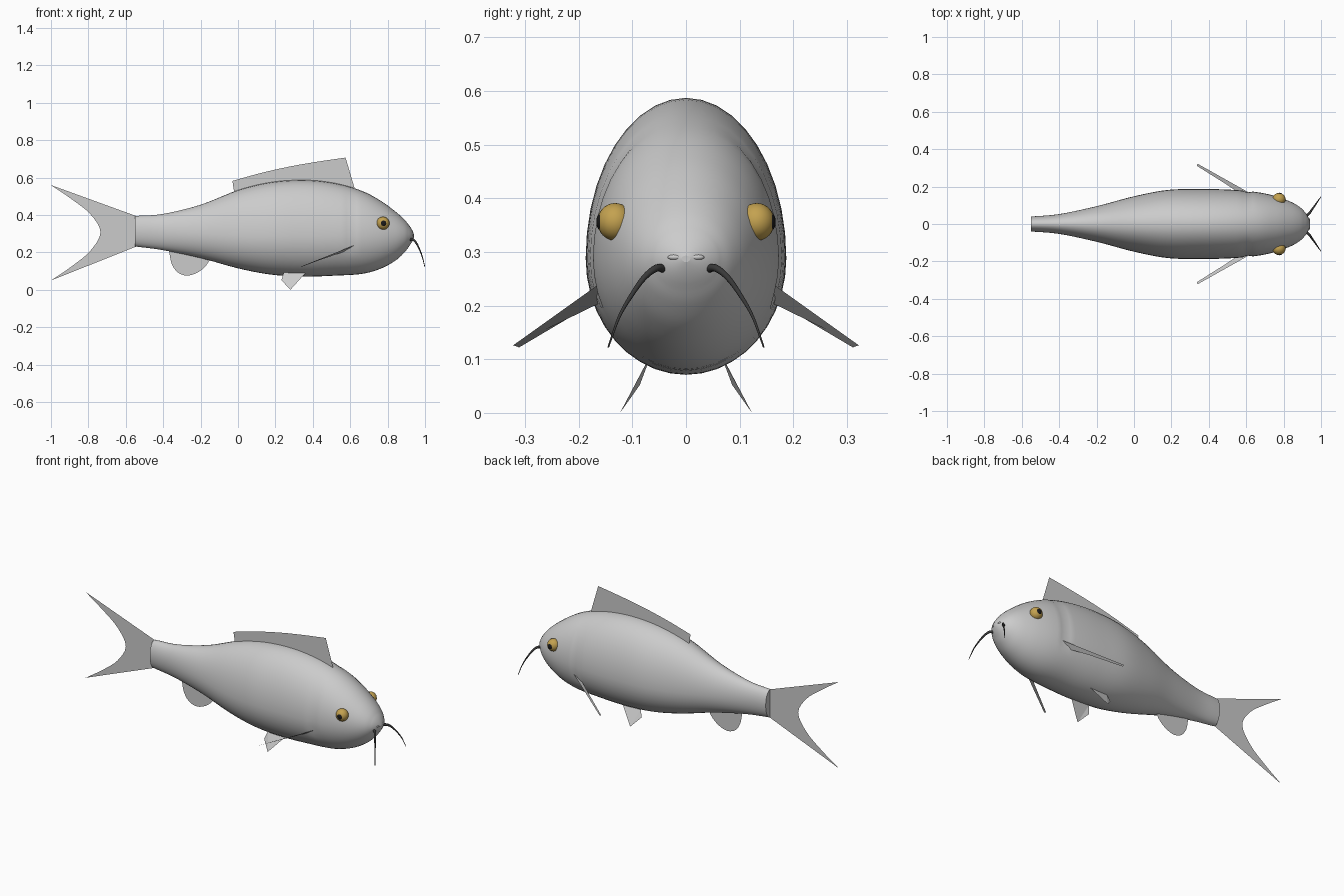
import bpy, bmesh, math
from mathutils import Vector

if "Cube" in bpy.data.objects:
    bpy.data.objects.remove(bpy.data.objects["Cube"])


def material(name, rgb):
    m = bpy.data.materials.new(name)
    m.diffuse_color = (*rgb, 1)
    m.use_nodes = True
    m.node_tree.nodes["Principled BSDF"].inputs["Base Color"].default_value = m.diffuse_color
    return m


gold = material("gold", (0.55, 0.36, 0.08))
black = material("black", (0.01, 0.01, 0.01))
dark = material("dark", (0.04, 0.04, 0.04))


def make(name, verts, faces, mat=None, smooth=False):
    me = bpy.data.meshes.new(name)
    me.from_pydata([tuple(v) for v in verts], [], faces)
    bm = bmesh.new()
    bm.from_mesh(me)
    bmesh.ops.recalc_face_normals(bm, faces=bm.faces)
    for f in bm.faces:
        f.smooth = smooth and len(f.verts) < 10
    bm.to_mesh(me)
    bm.free()
    ob = bpy.data.objects.new(name, me)
    bpy.context.collection.objects.link(ob)
    if mat:
        me.materials.append(mat)
    return ob


def spline(pts, steps):
    # Catmull-Rom through the points
    pts = [Vector(p) for p in pts]
    ext = [2 * pts[0] - pts[1]] + pts + [2 * pts[-1] - pts[-2]]
    out = []
    for i in range(1, len(ext) - 2):
        a, b, c, d = ext[i - 1:i + 3]
        for s in range(steps):
            t = s / steps
            out.append(0.5 * (2 * b + (c - a) * t + (2 * a - 5 * b + 4 * c - d) * t * t
                              + (3 * b - a - 3 * c + d) * t ** 3))
    return out + [pts[-1]]


# Body stations: (x, top, bottom, half width), lofted as egg-shaped rings
top_bottom = [
    (-0.55, 0.395, 0.232, 0.040), (-0.40, 0.406, 0.212, 0.053), (-0.20, 0.455, 0.170, 0.095),
    (0.00, 0.533, 0.115, 0.148), (0.18, 0.576, 0.081, 0.182), (0.36, 0.587, 0.071, 0.187),
    (0.52, 0.570, 0.076, 0.183), (0.66, 0.530, 0.085, 0.170), (0.76, 0.478, 0.112, 0.148),
    (0.84, 0.420, 0.155, 0.118), (0.89, 0.375, 0.200, 0.088), (0.92, 0.338, 0.240, 0.057)]
shape = [Vector((x, t, b)).to_4d() for x, t, b, w in top_bottom]
for v, row in zip(shape, top_bottom):
    v[3] = row[3]
stations = spline(shape, 5)
stations += [Vector((0.935, 0.313, 0.263, 0.030)), Vector((0.941, 0.293, 0.281, 0.008))]
N = 40
verts, faces = [], []
for x, t, b, w in stations:
    mid = min(0.315, max(0.288, 0.29 - 0.05 * x))
    # shallow gill groove on the flanks
    groove = 0.008 * math.exp(-((x - 0.605) / 0.014) ** 2)
    for k in range(N):
        a = 2 * math.pi * k / N
        s = math.sin(a)
        y = (w - groove * (0.2 < mid + (t - mid) * s < 0.53)) * math.cos(a)
        verts.append((x, y, mid + (t - mid if s > 0 else mid - b) * s))
for i in range(len(stations) - 1):
    for k in range(N):
        k2 = (k + 1) % N
        faces.append((i * N + k, i * N + k2, (i + 1) * N + k2, (i + 1) * N + k))
faces += [tuple(range(N)), tuple(range((len(stations) - 1) * N, len(stations) * N))]
make("body", verts, faces, smooth=True)


def strip(name, a, b):
    # Thin sheet between two edges with equal point counts
    n = len(a)
    return make(name, list(a) + list(b), [(i, i + 1, n + i + 1, n + i) for i in range(n - 1)])


def flat(pts):
    return [Vector((x, 0, z)) for x, z in pts]


# Tail fin: straight root fanned out to a forked edge
edge = spline(flat([(-1.0, 0.56), (-0.89, 0.485), (-0.79, 0.405), (-0.735, 0.308),
                    (-0.79, 0.208), (-0.89, 0.125), (-1.0, 0.05)]), 4)
root = [Vector((-0.54, 0, 0.393 - 0.16 * i / (len(edge) - 1))) for i in range(len(edge))]
strip("tail_fin", root, edge)

# Dorsal fin
ridge = spline(flat([(-0.03, 0.582), (0.12, 0.624), (0.28, 0.660), (0.43, 0.686), (0.575, 0.707)]), 3)
base = spline(flat([(-0.02, 0.52), (0.14, 0.565), (0.30, 0.58), (0.46, 0.573), (0.625, 0.538)]), 3)
strip("dorsal_fin", base, ridge)

# Anal fin
lobe = spline(flat([(-0.368, 0.205), (-0.355, 0.140), (-0.322, 0.093), (-0.27, 0.076),
                    (-0.215, 0.093), (-0.175, 0.125), (-0.152, 0.158)]), 3)
base = [Vector((-0.365 + 0.215 * i / (len(lobe) - 1), 0, 0.215 - 0.04 * i / (len(lobe) - 1)))
        for i in range(len(lobe))]
strip("anal_fin", base, lobe)


def ball(name, center, radius, scale, mat):
    bpy.ops.mesh.primitive_uv_sphere_add(segments=24, ring_count=16, radius=radius, location=center)
    ob = bpy.context.object
    ob.name = name
    ob.scale = scale
    ob.data.materials.append(mat)
    bpy.ops.object.shade_smooth()


def tube(name, path, r0, r1, mat, sides=10):
    vs, fs = [], []
    for i, p in enumerate(path):
        d = (path[min(i + 1, len(path) - 1)] - path[max(i - 1, 0)]).normalized()
        u = d.orthogonal().normalized() if i == 0 else (u - d * u.dot(d)).normalized()
        v = d.cross(u)
        r = r0 + (r1 - r0) * i / (len(path) - 1)
        for k in range(sides):
            a = 2 * math.pi * k / sides
            vs.append(p + r * (u * math.cos(a) + v * math.sin(a)))
    for i in range(len(path) - 1):
        for k in range(sides):
            k2 = (k + 1) % sides
            fs.append((i * sides + k, i * sides + k2, (i + 1) * sides + k2, (i + 1) * sides + k))
    fs += [tuple(range(sides)), tuple(range((len(path) - 1) * sides, len(path) * sides))]
    make(name, vs, fs, mat, True)


# Paired parts
for s, side in ((-1, "right"), (1, "left")):
    make("pectoral_fin_" + side,
         [(0.62, s * 0.165, 0.238), (0.34, s * 0.322, 0.126), (0.336, s * 0.311, 0.122),
          (0.50, s * 0.208, 0.183), (0.57, s * 0.160, 0.205)], [(0, 1, 2, 3, 4)])
    make("pelvic_fin_" + side,
         [(0.365, s * 0.073, 0.095), (0.245, s * 0.070, 0.095), (0.232, s * 0.086, 0.052),
          (0.28, s * 0.123, 0.0)], [(0, 1, 3), (1, 2, 3)])
    ball("eye_" + side, (0.775, s * 0.132, 0.356), 0.035, (1, 0.95, 1), gold)
    ball("pupil_" + side, (0.777, s * 0.157, 0.356), 0.017, (1, 0.6, 1), black)
    whisker = [Vector((x, s * y, z)) for x, y, z in (
        (0.915, 0.040, 0.268), (0.935, 0.055, 0.270), (0.952, 0.078, 0.252),
        (0.970, 0.103, 0.217), (0.985, 0.125, 0.178), (0.999, 0.145, 0.122))]
    tube("barbel_" + side, spline(whisker, 4), 0.008, 0.0015, dark)
    # Small lip bump beside the mouth
    bpy.ops.mesh.primitive_uv_sphere_add(segments=16, ring_count=8, radius=0.012,
                                         location=(0.932, s * 0.02, 0.29))
    lip = bpy.context.object
    lip.name = "lip_" + side
    lip.scale = (0.7, 1.2, 0.5)
    bpy.ops.object.shade_smooth()
